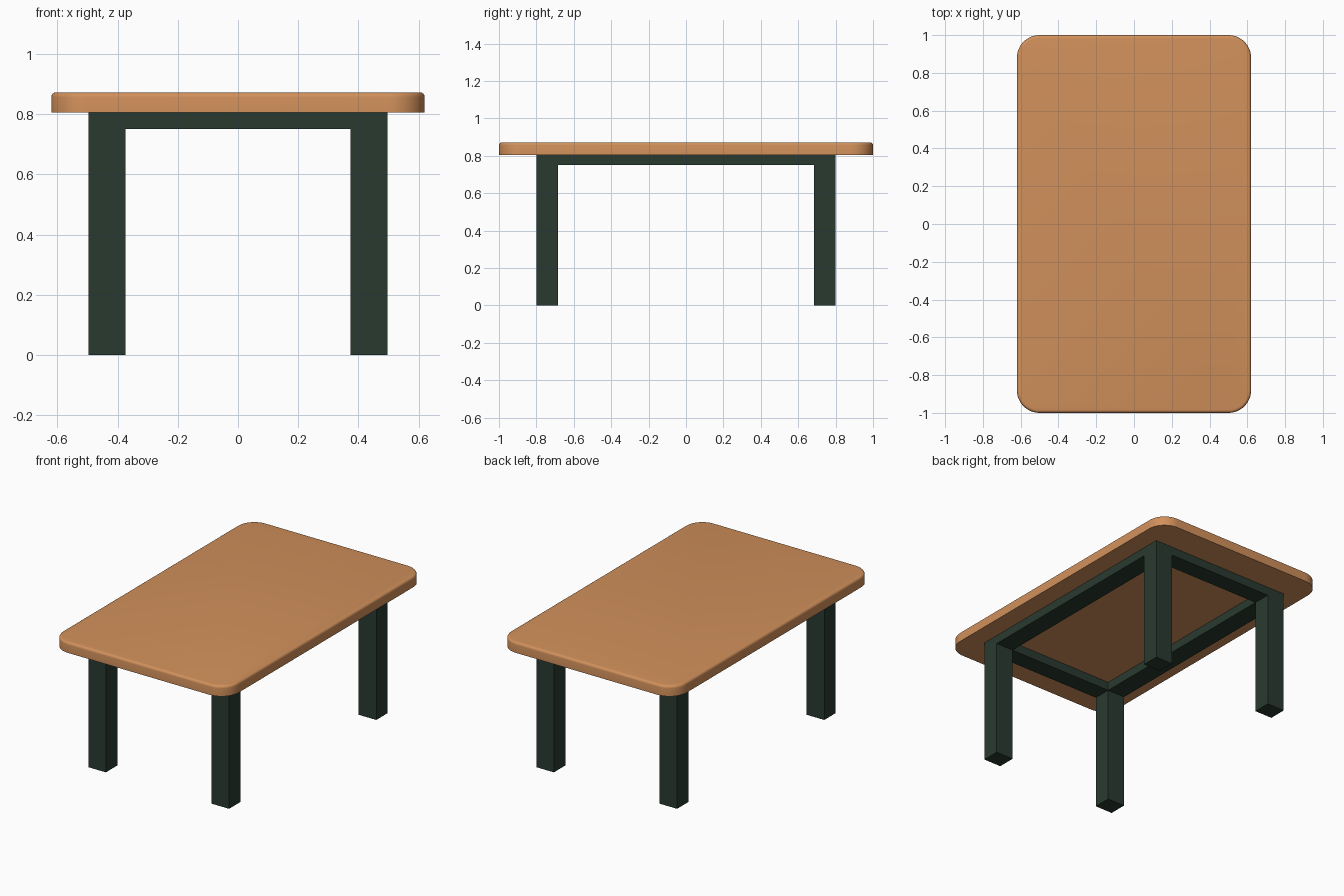
import bpy, bmesh, math

if "Cube" in bpy.data.objects:
    bpy.data.objects.remove(bpy.data.objects["Cube"])


def material(name, color):
    m = bpy.data.materials.new(name)
    m.diffuse_color = (*color, 1)
    m.use_nodes = True
    m.node_tree.nodes["Principled BSDF"].inputs["Base Color"].default_value = m.diffuse_color
    return m


wood = material("wood", (0.64, 0.28, 0.105))
paint = material("dark_green", (0.022, 0.042, 0.03))


def add_object(name, bm, mat):
    bmesh.ops.recalc_face_normals(bm, faces=bm.faces)
    me = bpy.data.meshes.new(name)
    bm.to_mesh(me)
    bm.free()
    me.materials.append(mat)
    ob = bpy.data.objects.new(name, me)
    bpy.context.collection.objects.link(ob)
    return ob


def box(name, lo, hi, mat):
    bm = bmesh.new()
    bmesh.ops.create_cube(bm, size=1)
    for v in bm.verts:
        v.co = [(a + b) / 2 + c * (b - a) for a, b, c in zip(lo, hi, v.co)]
    return add_object(name, bm, mat)


# Main dimensions
TOP_X, TOP_Y, TOP_Z, HEIGHT = 0.62, 1.0, 0.805, 0.872
OUT_X, OUT_Y, IN_X, IN_Y = 0.497, 0.80, 0.373, 0.685
RAIL_Z = 0.75

# Tabletop: rounded rectangle with a softened upper rim
RADIUS, STEPS = 0.12, 12
bm = bmesh.new()
verts = []
for i, (sx, sy) in enumerate([(1, 1), (-1, 1), (-1, -1), (1, -1)]):
    for k in range(STEPS + 1):
        a = math.pi / 2 * (i + k / STEPS)
        verts.append(bm.verts.new((sx * (TOP_X - RADIUS) + RADIUS * math.cos(a),
                                   sy * (TOP_Y - RADIUS) + RADIUS * math.sin(a), TOP_Z)))
base = bm.faces.new(verts)
ext = bmesh.ops.extrude_face_region(bm, geom=[base], use_keep_orig=True)
for v in ext["geom"]:
    if isinstance(v, bmesh.types.BMVert):
        v.co.z = HEIGHT
rim = [e for e in bm.edges if all(v.co.z > HEIGHT - 1e-4 for v in e.verts)]
bmesh.ops.bevel(bm, geom=rim, offset=0.016, segments=4, profile=0.5, affect='EDGES')
top = add_object("tabletop", bm, wood)
bpy.context.view_layer.objects.active = top
top.select_set(True)
bpy.ops.object.shade_smooth_by_angle(angle=math.radians(40))


def span(a, b, s):
    return sorted((a * s, b * s))


# Four legs
for sx, side in ((-1, "left"), (1, "right")):
    for sy, end in ((-1, "front"), (1, "back")):
        x, y = span(IN_X, OUT_X, sx), span(IN_Y, OUT_Y, sy)
        box(f"{end}_{side}_leg", (x[0], y[0], 0), (x[1], y[1], TOP_Z), paint)

# Rails joining the legs under the top
for s, side, end in ((-1, "left", "front"), (1, "right", "back")):
    x, y = span(IN_X, OUT_X, s), span(IN_Y, OUT_Y, s)
    box(f"{side}_rail", (x[0], -IN_Y, RAIL_Z), (x[1], IN_Y, TOP_Z), paint)
    box(f"{end}_rail", (-IN_X, y[0], RAIL_Z), (IN_X, y[1], TOP_Z), paint)
